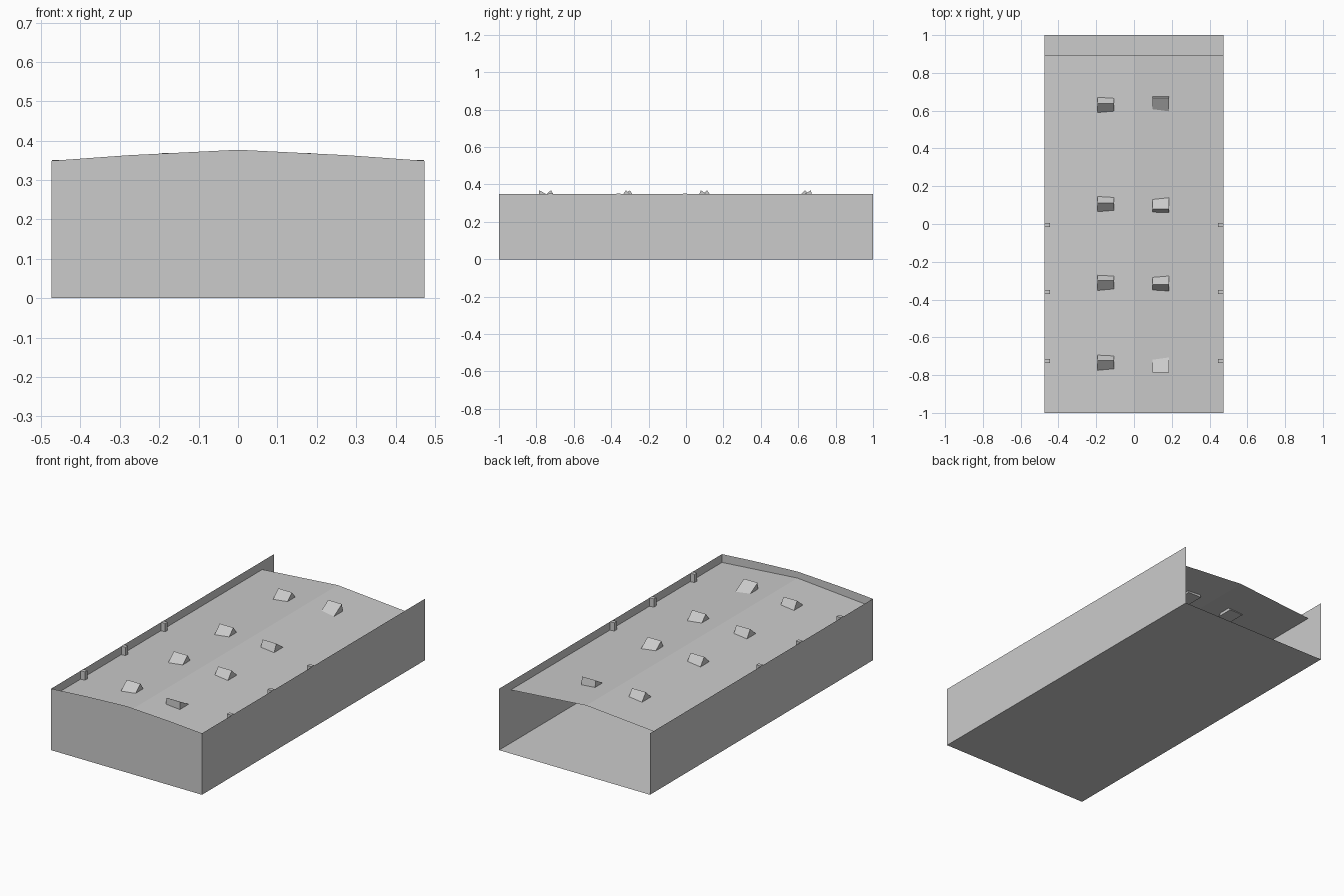
import bpy

if "Cube" in bpy.data.objects:
    bpy.data.objects.remove(bpy.data.objects["Cube"])

W, L, H = 0.474, 1.0, 0.349   # half width, half length, side wall height


def mesh_object(name, verts, faces):
    me = bpy.data.meshes.new(name)
    me.from_pydata(verts, [], faces)
    me.update()
    ob = bpy.data.objects.new(name, me)
    bpy.context.collection.objects.link(ob)
    return ob


def box(name, x0, x1, y0, y1, z0, z1):
    v = [(x, y, z) for z in (z0, z1) for x, y in ((x0, y0), (x1, y0), (x1, y1), (x0, y1))]
    f = [(3, 2, 1, 0), (4, 5, 6, 7)] + [(i, (i + 1) % 4, (i + 1) % 4 + 4, i + 4) for i in range(4)]
    return mesh_object(name, v, f)


# Floor sheet
mesh_object("floor", [(-W, -L, 0), (-W, L, 0), (W, L, 0), (W, -L, 0)], [(0, 1, 2, 3)])

# Front wall with a shallow cambered top
front = [(-W, 0), (W, 0), (W, H), (0.28, 0.363), (0, 0.377), (-0.28, 0.363), (-W, H)]
mesh_object("front_wall", [(x, -L, z) for x, z in front], [tuple(range(7))])

# Low pitched roof, stopping short of the open back
roof = [(-W, 0.302), (0, 0.34), (W, 0.302)]
mesh_object("roof", [(x, y, z) for y in (-L, 0.895) for x, z in roof],
            [(0, 1, 4, 3), (1, 2, 5, 4)])

# Side walls and their inner posts
for side, s in (("left", -1), ("right", 1)):
    order = (0, 1, 2, 3) if s > 0 else (3, 2, 1, 0)
    mesh_object(side + "_wall", [(s * W, -L, 0), (s * W, L, 0), (s * W, L, H), (s * W, -L, H)], [order])
    for i, y in enumerate((-0.725, -0.36, -0.005)):
        xs = sorted((s * 0.446, s * (W - 0.001)))
        box(f"{side}_post_{i + 1}", *xs, y - 0.011, y + 0.011, 0, H + 0.002)


# Roof vents: wedges whose ridge position varies
def vent(name, x, y, ridge):
    w, d, z0, z1 = 0.043, 0.049, 0.315, 0.369
    tri = [(y - d, z0), (y + d, z0), (ridge, z1)]
    v = [(x + k * w, a, b) for k in (-1, 1) for a, b in tri]
    mesh_object(name, v, [(2, 1, 0), (3, 4, 5), (0, 1, 4, 3), (1, 2, 5, 4), (2, 0, 3, 5)])


rows = [(-0.737, -0.722, -0.785), (-0.314, -0.300, -0.320),
        (0.104, 0.112, 0.080), (0.629, 0.637, 0.668)]
for i, (y, ridge_left, ridge_right) in enumerate(rows):
    vent(f"left_vent_{i + 1}", -0.15, y, ridge_left)
    vent(f"right_vent_{i + 1}", 0.142, y, ridge_right)
